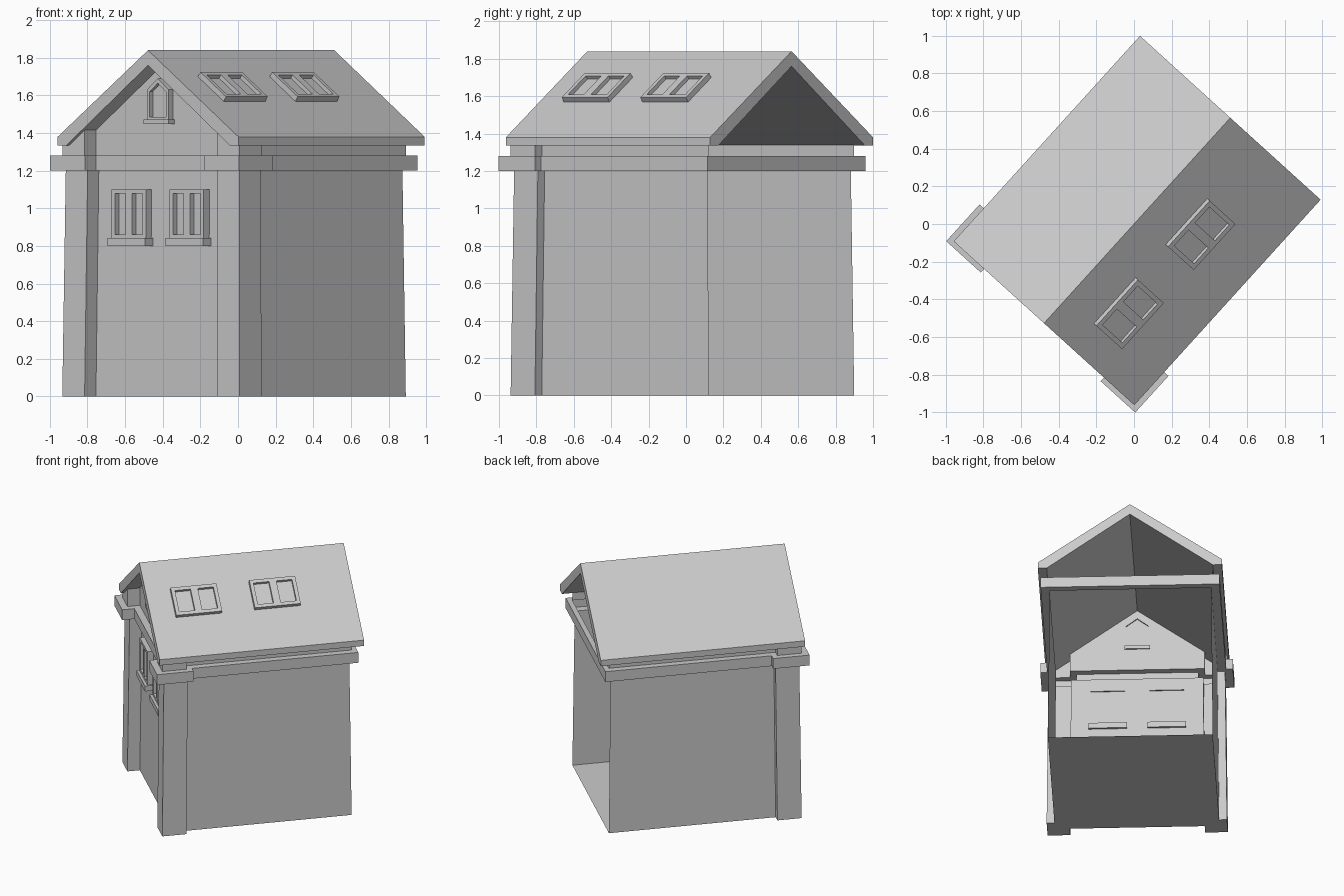
import bpy, bmesh, math
from mathutils import Matrix, Vector

if "Cube" in bpy.data.objects:
    bpy.data.objects.remove(bpy.data.objects["Cube"])

TURN = Matrix.Rotation(math.radians(-42.2), 4, 'Z')   # the house stands at an angle


def finish(name, bm, fix=True):
    if fix:
        bmesh.ops.recalc_face_normals(bm, faces=bm.faces)
    me = bpy.data.meshes.new(name)
    bm.to_mesh(me)
    bm.free()
    ob = bpy.data.objects.new(name, me)
    bpy.context.collection.objects.link(ob)
    ob.matrix_world = TURN
    return ob


def outline(half):
    """Mirror the right half of a plan (back to front) onto the left."""
    return half + [(-x, y) for x, y in reversed(half) if x != 0]


def loft(bm, rings, closed):
    vs = [[bm.verts.new(p) for p in r] for r in rings]
    n = len(vs[0])
    for lo, hi in zip(vs, vs[1:]):
        for i in range(n if closed else n - 1):
            j = (i + 1) % n
            bm.faces.new((lo[i], hi[i], hi[j], lo[j]))
    return vs


def at(plan, z, s=1.0):
    return [(x * s, y * s, z) for x, y in plan]


# Plans: walls with corner pilasters, and the wider string course
plan = outline([(.58, .688), (.58, -.515), (.635, -.515), (.635, -.69),
                (.475, -.69), (.475, -.6), (0, -.6)])
wide = outline([(.63, .725), (.63, -.475), (.678, -.475), (.678, -.738),
                (.43, -.738), (.43, -.65), (0, -.65)])

# Lower walls, tapering upwards, open at the back, with a floor
bm = bmesh.new()
rings = loft(bm, [at(plan, 0), at(plan, 1.2, .98)], False)
bm.faces.new(rings[0])
finish("lower_walls", bm, False)

# String course all the way round
bm = bmesh.new()
loft(bm, [at(plan, 1.2, .98), at(wide, 1.2), at(wide, 1.28), at(plan, 1.28)], True)
finish("string_course", bm, False)

# Upper walls and gable, reaching up to the roof
bm = bmesh.new()
top = [(x, y, max(1.35, 1.77 - .726 * abs(x))) for x, y in plan]
loft(bm, [at(plan, 1.28), top], False)
finish("gable_walls", bm, False)

# Roof
profile = [(-.648, 1.38), (0, 1.84), (.648, 1.38), (.648, 1.335),
           (.585, 1.335), (0, 1.76), (-.585, 1.335), (-.648, 1.335)]
bm = bmesh.new()
ends = loft(bm, [[(x, y, z) for x, z in profile] for y in (-.712, .762)], True)
for r in ends:
    bm.faces.new(r)
finish("roof", bm)


def window(name, panes, border, depth, recess, matrix):
    """Raised frame with sunken panes; each pane is a polygon in the local xy plane."""
    bm = bmesh.new()
    for pane in panes:
        bm.faces.new([bm.verts.new((x, y, depth)) for x, y in pane])
    bmesh.ops.remove_doubles(bm, verts=bm.verts, dist=1e-5)
    rim = [e for e in bm.edges if e.is_boundary]
    inner = list(bm.faces)
    skirt = bmesh.ops.extrude_edge_only(bm, edges=rim)["geom"]
    for v in skirt:
        if isinstance(v, bmesh.types.BMVert):
            v.co.z = -.01
    bmesh.ops.inset_individual(bm, faces=inner, thickness=border, use_even_offset=True)
    # sink the panes with straight reveals
    res = bmesh.ops.extrude_discrete_faces(bm, faces=inner)
    for f in res["faces"]:
        for v in f.verts:
            v.co.z -= recess
    bm.transform(matrix)
    finish(name, bm, False)


def box(name, size, centre):
    bm = bmesh.new()
    bmesh.ops.create_cube(bm, size=1, matrix=Matrix.Translation(centre) @ Matrix.Diagonal((*size, 1)))
    finish(name, bm)


def pair(w, h):
    return [[(-w, -h), (0, -h), (0, h), (-w, h)], [(0, -h), (w, -h), (w, h), (0, h)]]


UPRIGHT = Matrix.Rotation(math.pi / 2, 4, 'X')

# Front windows with sills
for side, x in (("left", -.208), ("right", .208)):
    window(f"front_window_{side}", pair(.122, .13), .022, .045, .032,
           Matrix.Translation((x, -.59, .97)) @ UPRIGHT)
    box(f"window_sill_{side}", (.27, .08, .042), (x, -.615, .821))

# Small pointed gable window with sill
window("gable_window", [[(-.078, 0), (.078, 0), (.078, .165), (0, .225), (-.078, .165)]],
       .02, .035, .025, Matrix.Translation((0, -.6, 1.465)) @ UPRIGHT)
box("gable_sill", (.18, .06, .025), (0, -.62, 1.46))

# Two skylights on the right slope
pitch = math.atan2(.46, .648)
tilt = Matrix.Rotation(pitch, 4, 'Y') @ Matrix.Rotation(math.pi / 2, 4, 'Z')
for i, y in enumerate((-.37, .197)):
    spot = Vector((.29, y, 1.84 - .29 * .46 / .648))
    window(f"skylight_{i + 1}", pair(.165, .113), .026, .03, .022,
           Matrix.Translation(spot) @ tilt)
